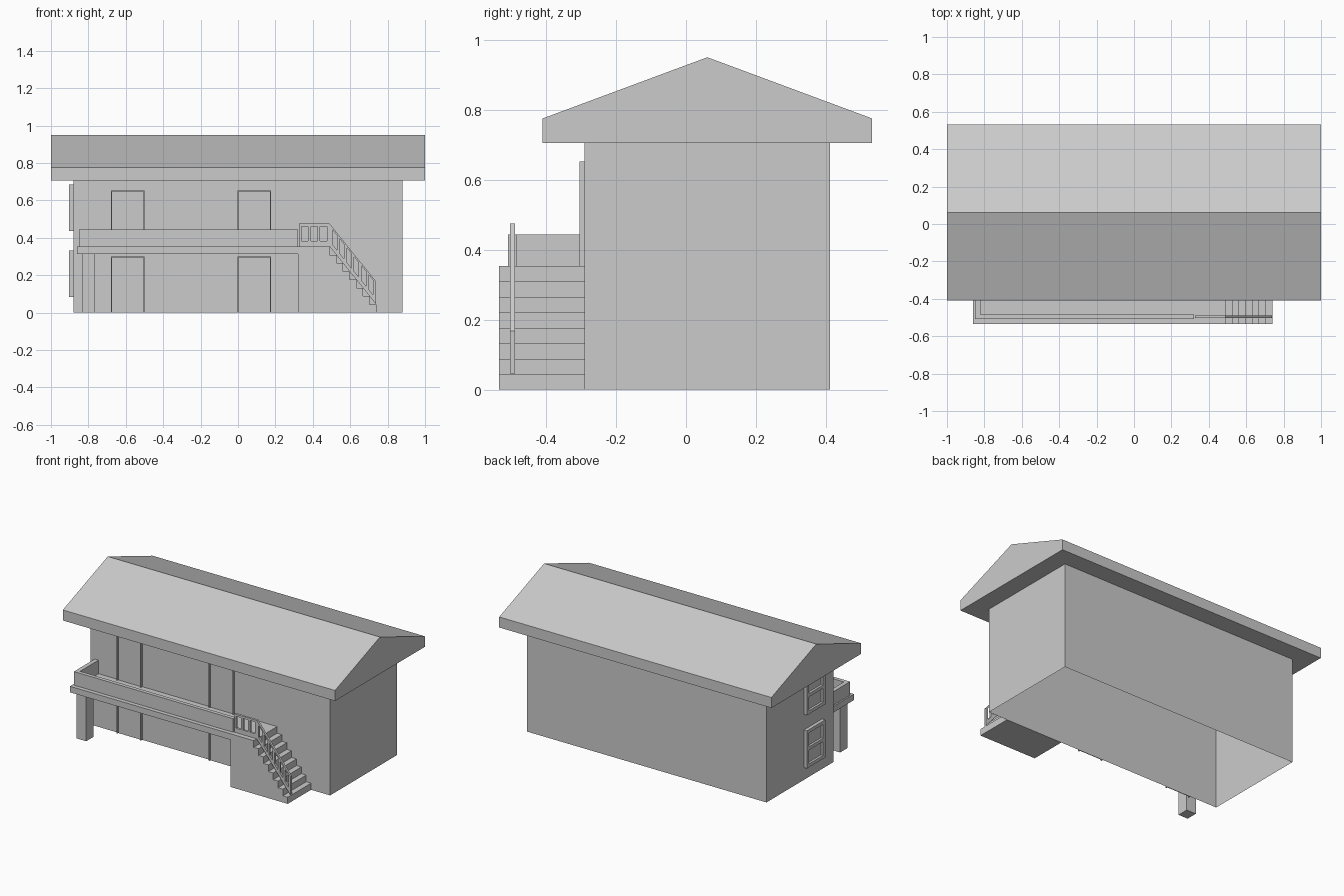
import bpy
import bmesh
from mathutils import Vector

cube = bpy.data.objects.get("Cube")
if cube:
    bpy.data.objects.remove(cube, do_unlink=True)

grey = bpy.data.materials.new("plain grey")
grey.use_nodes = True
grey.diffuse_color = (0.6, 0.6, 0.6, 1)
grey.node_tree.nodes["Principled BSDF"].inputs["Base Color"].default_value = (0.6, 0.6, 0.6, 1)


def finish(name, bm):
    mesh = bpy.data.meshes.new(name)
    bm.to_mesh(mesh)
    bm.free()
    mesh.materials.append(grey)
    obj = bpy.data.objects.new(name, mesh)
    bpy.context.collection.objects.link(obj)
    return obj


def add_prism(bm, points, axis, start, end):
    """Extrude a 2D outline along x (points are y, z) or y (points are x, z)."""
    if axis == "x":
        verts = [bm.verts.new((start, a, b)) for a, b in points]
        shift = Vector((end - start, 0, 0))
    else:
        verts = [bm.verts.new((a, start, b)) for a, b in points]
        shift = Vector((0, end - start, 0))
    face = bm.faces.new(verts)
    result = bmesh.ops.extrude_face_region(bm, geom=[face], use_keep_orig=True)
    moved = [v for v in result["geom"] if isinstance(v, bmesh.types.BMVert)]
    bmesh.ops.translate(bm, verts=moved, vec=shift)
    bmesh.ops.recalc_face_normals(bm, faces=bm.faces)


def add_box(bm, x, y, z):
    add_prism(bm, [(x[0], z[0]), (x[1], z[0]), (x[1], z[1]), (x[0], z[1])], "y", *y)


def box(name, x, y, z):
    bm = bmesh.new()
    add_box(bm, x, y, z)
    return finish(name, bm)


WALL_X, FRONT, BACK, EAVE = 0.88, -0.29, 0.412, 0.705
DECK_FRONT, DECK_TOP = -0.535, 0.353

# Walls: a shell open at the bottom
bm = bmesh.new()
add_box(bm, (-WALL_X, WALL_X), (FRONT, BACK), (0, EAVE))
bm.faces.ensure_lookup_table()
floor = [f for f in bm.faces if f.normal.z < -0.9]
bmesh.ops.delete(bm, geom=floor, context="FACES_ONLY")
finish("walls", bm)

# Gabled roof
bm = bmesh.new()
gable = [(-0.41, EAVE), (0.532, EAVE), (0.532, 0.775), (0.061, 0.95), (-0.41, 0.775)]
add_prism(bm, gable, "x", -1, 1)
finish("roof", bm)

# Doors: thin rim around a flat panel, on two floors
RIM = 0.006
for level, bottom, top in (("lower", 0, 0.3), ("upper", DECK_TOP, 0.652)):
    for side, left in (("right", -0.68), ("left", -0.003)):
        right = left + 0.18
        bm = bmesh.new()
        depth = (-0.304, FRONT)
        add_box(bm, (left, left + RIM), depth, (bottom, top))
        add_box(bm, (right - RIM, right), depth, (bottom, top))
        add_box(bm, (left + RIM, right - RIM), depth, (top - RIM, top))
        add_box(bm, (left + RIM, right - RIM), (FRONT - 0.004, FRONT), (bottom, top - RIM))
        finish(f"{level}_{side}_door", bm)

# Side windows: frame, middle bar and recessed panes
for level, low in (("lower", 0.082), ("upper", 0.435)):
    high, near, far, bar = low + 0.25, -0.172, 0.02, 0.022
    bm = bmesh.new()
    depth = (-0.903, -WALL_X)
    for y in (near, far - bar):
        add_box(bm, depth, (y, y + bar), (low, high))
    for z in (low, (low + high - bar) / 2, high - bar):
        add_box(bm, depth, (near + bar, far - bar), (z, z + bar))
    add_box(bm, (-0.888, -WALL_X), (near + bar, far - bar), (low + bar, high - bar))
    finish(f"{level}_window", bm)

# Balcony slab, support post and parapets
box("balcony_slab", (-0.86, 0.32), (DECK_FRONT, FRONT), (0.313, DECK_TOP))
box("balcony_post", (-0.835, -0.765), (-0.5, -0.425), (0, 0.313))
box("front_parapet", (-0.85, 0.32), (-0.508, -0.483), (DECK_TOP, 0.443))
box("side_parapet", (-0.85, -0.822), (-0.483, FRONT), (DECK_TOP, 0.443))

# Solid staircase with a landing
STEPS, STAIR_X, STAIR_END = 7, 0.49, 0.74
run = (STAIR_END - STAIR_X) / STEPS
rise = DECK_TOP / (STEPS + 1)
outline = [(0.32, 0), (0.32, DECK_TOP)]
for i in range(STEPS + 1):
    x, z = STAIR_X + i * run, DECK_TOP - i * rise
    outline += [(x, z), (x, z - rise)]
bm = bmesh.new()
add_prism(bm, outline, "y", DECK_FRONT, FRONT)
finish("staircase", bm)


# Railing: level panel then sloping panel, each with rails and balusters
def railing(name, x0, x1, base0, base1, bays):
    bm = bmesh.new()
    width, height = 0.014, 0.122

    def base(x):
        return base0 + (base1 - base0) * (x - x0) / (x1 - x0)

    def slat(a, b, low, high):
        corners = [(a, base(a) + low), (b, base(b) + low), (b, base(b) + high), (a, base(a) + high)]
        add_prism(bm, corners, "y", -0.503, -0.488)

    slat(x0, x1, 0, 0.03)
    slat(x0, x1, height - 0.014, height)
    for i in range(bays + 1):
        a = x0 + (x1 - x0 - width) * i / bays
        slat(a, a + width, 0.03, height - 0.014)
    finish(name, bm)


railing("landing_railing", 0.325, STAIR_X, DECK_TOP, DECK_TOP, 3)
railing("stair_railing", STAIR_X, STAIR_END - 0.003, DECK_TOP, 0.046, 6)
